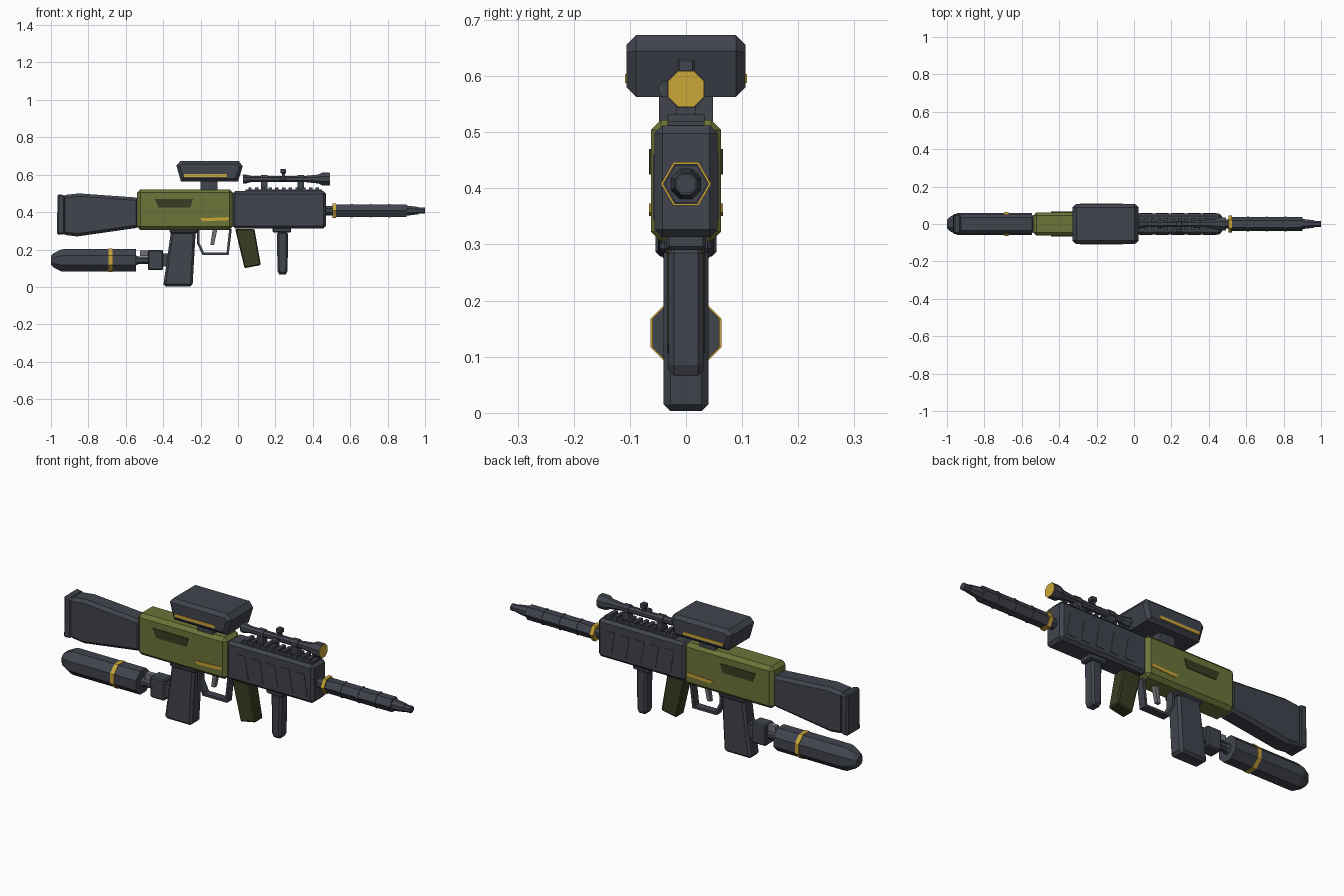
import bpy, bmesh, math

cube = bpy.data.objects.get("Cube")
if cube:
    bpy.data.objects.remove(cube, do_unlink=True)


def material(name, rgb):
    m = bpy.data.materials.new(name)
    m.use_nodes = True
    m.diffuse_color = (*rgb, 1)
    m.node_tree.nodes["Principled BSDF"].inputs["Base Color"].default_value = (*rgb, 1)
    return m


SLATE = material("dark slate", (0.052, 0.058, 0.075))
GREEN = material("olive green", (0.15, 0.175, 0.04))
DARK = material("dark olive", (0.04, 0.046, 0.015))
GOLD = material("gold", (0.6, 0.38, 0.04))
STEEL = material("light steel", (0.16, 0.17, 0.19))


def finish(name, bm, mat, bevel=0):
    bmesh.ops.recalc_face_normals(bm, faces=bm.faces)
    mesh = bpy.data.meshes.new(name)
    bm.to_mesh(mesh)
    bm.free()
    mesh.materials.append(mat)
    ob = bpy.data.objects.new(name, mesh)
    bpy.context.collection.objects.link(ob)
    if bevel:
        mod = ob.modifiers.new("chamfer", "BEVEL")
        mod.width, mod.segments = bevel, 1
        mod.limit_method, mod.angle_limit = "ANGLE", math.radians(80)
    return ob


def prism(name, outline, half, mat, bevel=0, y=0):
    """Side outline in x and z, extruded across the width."""
    bm = bmesh.new()
    face = bm.faces.new([bm.verts.new((x, y - half, z)) for x, z in outline])
    new = bmesh.ops.extrude_face_region(bm, geom=[face])["geom"]
    bmesh.ops.translate(bm, vec=(0, 2 * half, 0),
                        verts=[v for v in new if isinstance(v, bmesh.types.BMVert)])
    return finish(name, bm, mat, bevel)


def box(name, x0, x1, z0, z1, half, mat, bevel=0, y=0):
    return prism(name, [(x0, z0), (x1, z0), (x1, z1), (x0, z1)], half, mat, bevel, y)


def turned(name, profile, z, mat, sides=8, y=0):
    """Faceted tube along x from (x, radius) pairs."""
    bm = bmesh.new()
    turn = math.pi / 8 if sides == 8 else 0
    rings = []
    for x, r in profile:
        angles = [turn + math.tau * i / sides for i in range(sides)]
        rings.append([bm.verts.new((x, y + r * math.cos(a), z + r * math.sin(a)))
                      for a in angles])
    for a, b in zip(rings, rings[1:]):
        for i in range(sides):
            j = (i + 1) % sides
            bm.faces.new((a[i], a[j], b[j], b[i]))
    bm.faces.new(rings[0])
    bm.faces.new(rings[-1])
    return finish(name, bm, mat)


def side_plates(name, outline, surface, mat):
    for side, s in (("right", -1), ("left", 1)):
        prism(f"{name}_{side}", outline, 0.004, mat, y=s * surface)


# Shoulder stock
prism("stock", [(-0.94, 0.49), (-0.85, 0.5), (-0.53, 0.477), (-0.53, 0.317),
                (-0.86, 0.27), (-0.94, 0.28)], 0.05, SLATE, 0.015)
prism("butt_plate", [(-0.965, 0.497), (-0.925, 0.49), (-0.925, 0.282), (-0.968, 0.278)],
      0.054, SLATE, 0.008)

# Receiver with its side markings
box("receiver", -0.54, -0.028, 0.305, 0.522, 0.0625, GREEN, 0.018)
side_plates("ejection_slot", [(-0.445, 0.47), (-0.24, 0.47), (-0.255, 0.425), (-0.425, 0.425)],
            0.0615, DARK)
side_plates("receiver_stripe", [(-0.205, 0.367), (-0.05, 0.373), (-0.05, 0.357), (-0.19, 0.351)],
            0.0615, GOLD)

# Handguard with slanted panels and toothed rail
box("handguard", -0.03, 0.47, 0.313, 0.512, 0.056, SLATE, 0.014)
for i in range(5):
    x = 0.03 + 0.085 * i
    side_plates(f"handguard_panel_{i}", [(x, 0.46), (x + 0.05, 0.46),
                                         (x + 0.07, 0.345), (x + 0.02, 0.345)], 0.0545, SLATE)
box("rail", 0.04, 0.45, 0.505, 0.52, 0.033, SLATE)
for i in range(11):
    x = 0.055 + 0.036 * i
    box(f"rail_tooth_{i}", x, x + 0.018, 0.515, 0.532, 0.033, SLATE)

# Barrel and muzzle
BARREL_Z = 0.408
turned("barrel_collar", [(0.46, 0.027), (0.51, 0.027)], BARREL_Z, SLATE)
turned("barrel_ring", [(0.505, 0.045), (0.525, 0.045)], BARREL_Z, GOLD, 6)
turned("suppressor", [(0.52, 0.038), (0.9, 0.038)], BARREL_Z, SLATE, 6)
for i in range(3):
    x = 0.605 + 0.1 * i
    turned(f"suppressor_band_{i}", [(x, 0.041), (x + 0.01, 0.041)], BARREL_Z, SLATE, 6)
turned("muzzle", [(0.89, 0.03), (0.92, 0.027), (0.965, 0.021), (0.965, 0.018), (1, 0.018)],
       BARREL_Z, SLATE)

# Large sight housing
box("sight_mount", -0.2, -0.11, 0.51, 0.57, 0.048, SLATE)
prism("sight_housing", [(-0.33, 0.65), (-0.308, 0.673), (0.004, 0.673), (0.025, 0.645),
                        (0.0, 0.563), (-0.305, 0.563)], 0.106, SLATE, 0.017)
side_plates("sight_stripe", [(-0.29, 0.588), (-0.29, 0.604), (-0.06, 0.604), (-0.06, 0.588)],
            0.105, GOLD)

# Slim scope on two posts
SCOPE_Z = 0.577
turned("scope_tube", [(0.028, 0.025), (0.045, 0.025), (0.07, 0.018), (0.36, 0.018),
                      (0.43, 0.026), (0.45, 0.037), (0.49, 0.037)], SCOPE_Z, SLATE)
turned("scope_lens", [(0.487, 0.035), (0.493, 0.035)], SCOPE_Z, GOLD)
for name, x in (("rear", 0.122), ("front", 0.318)):
    box(f"scope_post_{name}", x, x + 0.036, 0.51, 0.57, 0.018, SLATE)
    turned(f"scope_clamp_{name}", [(x, 0.023), (x + 0.036, 0.023)], SCOPE_Z, SLATE)
box("scope_turret_stem", 0.234, 0.25, 0.585, 0.61, 0.01, SLATE)
box("scope_turret", 0.226, 0.257, 0.607, 0.631, 0.016, SLATE, 0.004)
turned("scope_side_knob", [(0.228, 0.015), (0.256, 0.015)], SCOPE_Z, SLATE, y=-0.035)

# Rear grip, trigger and guard
prism("rear_grip", [(-0.355, 0.32), (-0.225, 0.32), (-0.243, 0.003), (-0.4, 0.003)],
      0.04, SLATE, 0.012)
box("grip_collar", -0.365, -0.215, 0.285, 0.31, 0.046, SLATE, 0.008)
prism("trigger_guard", [(-0.22, 0.31), (-0.22, 0.235), (-0.19, 0.17), (-0.05, 0.17),
                        (-0.033, 0.31), (-0.047, 0.31), (-0.061, 0.183), (-0.181, 0.183),
                        (-0.207, 0.238), (-0.207, 0.31)], 0.02, SLATE)
prism("trigger", [(-0.135, 0.31), (-0.11, 0.31), (-0.128, 0.225), (-0.148, 0.225)],
      0.01, STEEL)

# Slanted magazine
prism("magazine", [(-0.015, 0.31), (0.088, 0.31), (0.122, 0.117), (0.035, 0.1)],
      0.033, DARK, 0.006)

# Front grip
box("front_grip_mount", 0.185, 0.283, 0.29, 0.32, 0.036, SLATE, 0.006)
prism("front_grip", [(0.208, 0.295), (0.268, 0.295), (0.265, 0.085), (0.255, 0.066),
                     (0.221, 0.066), (0.211, 0.085)], 0.031, SLATE, 0.01)

# Gas tank and coupling behind the rear grip
TANK_Z = 0.142
turned("tank", [(-1, 0.025), (-0.985, 0.042), (-0.945, 0.063), (-0.93, 0.065), (-0.545, 0.065)],
       TANK_Z, SLATE)
turned("tank_ring", [(-0.692, 0.068), (-0.67, 0.068)], TANK_Z, GOLD)
turned("tank_neck", [(-0.55, 0.03), (-0.53, 0.022), (-0.47, 0.022)], TANK_Z, SLATE)
box("tank_valve", -0.525, -0.48, 0.165, 0.196, 0.014, STEEL)
box("tank_coupling", -0.482, -0.4, 0.09, 0.198, 0.036, SLATE, 0.006)
box("coupling_bridge", -0.41, -0.36, 0.11, 0.18, 0.03, SLATE)
